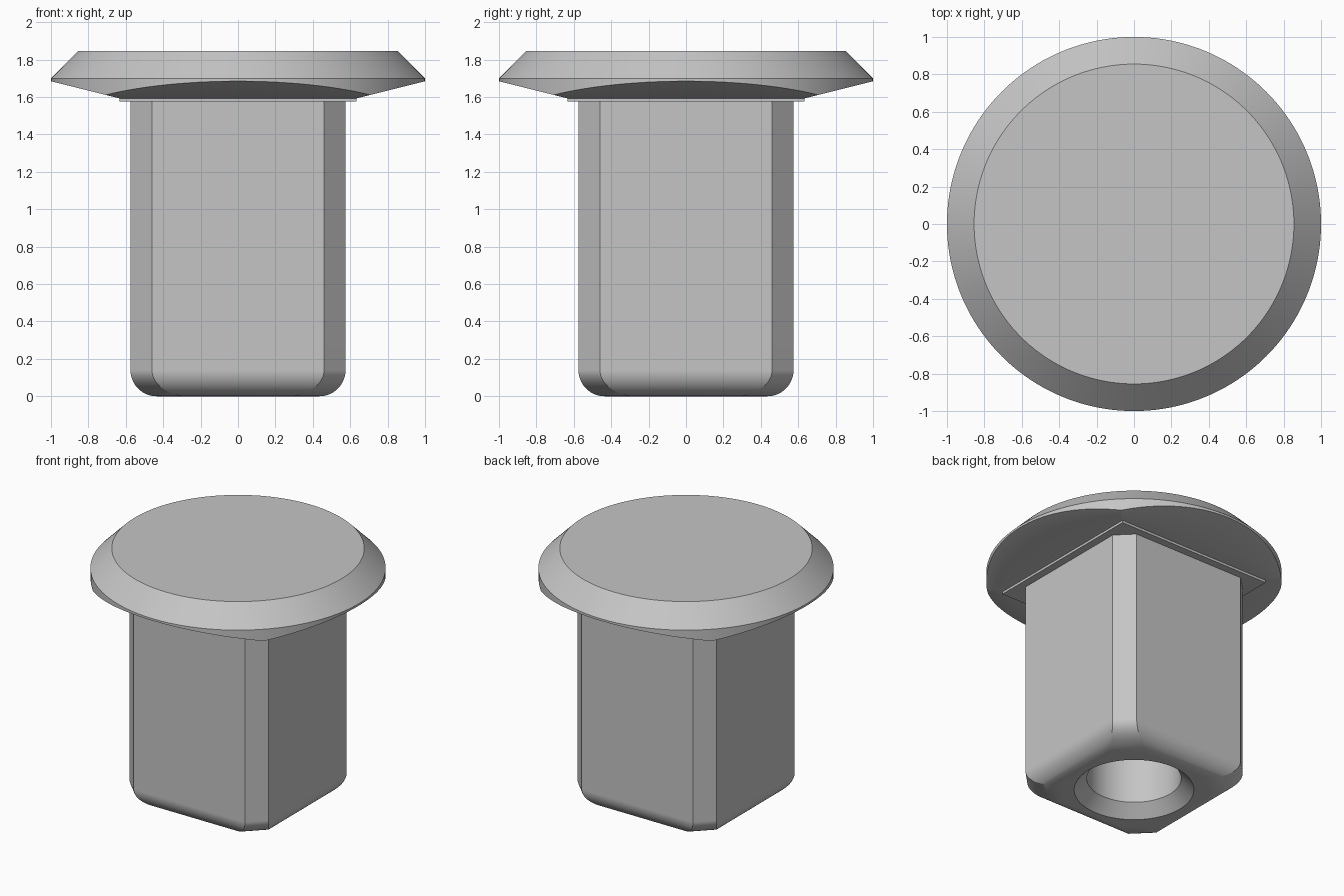
import bpy, bmesh, math
from math import cos, sin, pi, radians

cube = bpy.data.objects.get("Cube")
if cube:
    bpy.data.objects.remove(cube, do_unlink=True)

grey = bpy.data.materials.new("plain grey")
grey.use_nodes = True
grey.diffuse_color = (0.56, 0.56, 0.56, 1)
grey.node_tree.nodes["Principled BSDF"].inputs["Base Color"].default_value = grey.diffuse_color


def loft(name, rings):
    """Skin a stack of rings, bottom to top, and cap both ends."""
    bm = bmesh.new()
    loops = [[bm.verts.new(p) for p in ring] for ring in rings]
    for low, high in zip(loops, loops[1:]):
        n = len(low)
        for i in range(n):
            j = (i + 1) % n
            bm.faces.new((low[i], low[j], high[j], high[i]))
    bm.faces.new(loops[0][::-1])
    bm.faces.new(loops[-1])
    bmesh.ops.recalc_face_normals(bm, faces=bm.faces)
    mesh = bpy.data.meshes.new(name)
    bm.to_mesh(mesh)
    bm.free()
    mesh.materials.append(grey)
    obj = bpy.data.objects.new(name, mesh)
    bpy.context.collection.objects.link(obj)
    return obj


def select(obj):
    bpy.ops.object.select_all(action="DESELECT")
    obj.select_set(True)
    bpy.context.view_layer.objects.active = obj


def smooth(obj):
    select(obj)
    bpy.ops.object.shade_smooth_by_angle(angle=radians(16))
    mod = obj.modifiers.new("flat face normals", "WEIGHTED_NORMAL")
    mod.keep_sharp = True


def circle(r, z, n):
    return [(r * cos(2 * pi * i / n), r * sin(2 * pi * i / n), z) for i in range(n)]


def square(half, z):
    return [(half, half, z), (-half, half, z), (-half, -half, z), (half, -half, z)]


# Round head whose underside slopes down to a square
SEG = 160
SEAT, SEAT_Z, SLOPE = 0.63, 1.592, 0.25
rim = circle(1, 1.7, SEG)
under, seat = [], []
for x, y, z in rim:
    d = max(abs(x), abs(y))
    under.append((x, y, SEAT_Z + SLOPE * (d - SEAT)))
    seat.append((x * SEAT / d, y * SEAT / d, SEAT_Z))
head = loft("head", [seat, under, rim, circle(0.855, 1.846, SEG)])
smooth(head)

# Thin square collar under the head
loft("collar", [square(0.633, 1.575), square(0.633, 1.598)])


# Square shank with bevelled corners and a rounded lower end
def octagon(inset, corner_inset, z):
    a = 0.575 - inset
    b = 1.035 - corner_inset * math.sqrt(2) - a
    first = [(a, -b), (a, b)]
    points = []
    for k in range(4):
        c, s = (1, 0, -1, 0)[k], (0, 1, 0, -1)[k]
        points += [(x * c - y * s, x * s + y * c, z) for x, y in first]
    return points


RADIUS, STEPS = 0.14, 14
rings = []
for i in range(STEPS + 1):
    t = pi / 2 * i / STEPS
    inset = RADIUS * (1 - sin(t))
    rings.append(octagon(inset, inset * 1.7, RADIUS * (1 - cos(t))))
rings.append(octagon(0, 0, 1.585))
shank = loft("shank", rings)

# Countersunk bore up the shank
bore = loft("bore_cutter", [circle(0.435, -0.03, 96), circle(0.32, 0.087, 96),
                            circle(0.32, 1.3, 96)])
bore.hide_render = True
cut = shank.modifiers.new("bore", "BOOLEAN")
cut.operation = "DIFFERENCE"
cut.solver = "EXACT"
cut.object = bore
select(shank)
bpy.ops.object.modifier_apply(modifier=cut.name)
bpy.data.objects.remove(bore, do_unlink=True)
smooth(shank)
